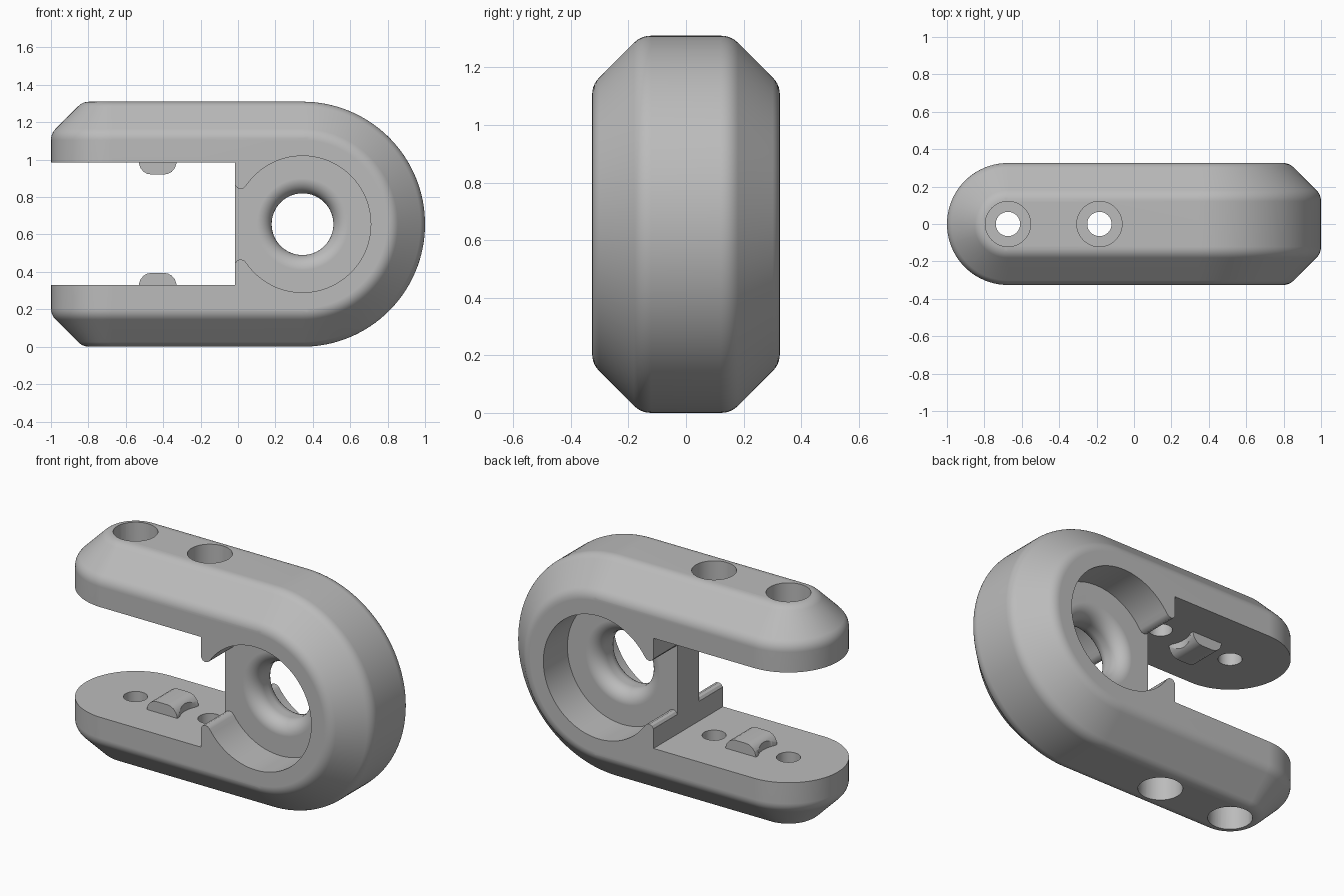
import bpy, bmesh
from math import sin, cos, pi, radians, sqrt
from mathutils import Vector

if "Cube" in bpy.data.objects:
    bpy.data.objects.remove(bpy.data.objects["Cube"], do_unlink=True)

grey = bpy.data.materials.new("plain grey")
grey.use_nodes = True
colour = (0.5, 0.5, 0.5, 1)
grey.diffuse_color = colour
grey.node_tree.nodes["Principled BSDF"].inputs["Base Color"].default_value = colour

R, D, CH = 0.655, 0.326, 0.17      # outer radius, half depth, chamfer
HUB, MID = 0.345, 0.655            # centre of the round end
TIP = -1 + D                       # axis of the rounded arm ends
HOLES = (TIP, -0.185)


def make(name, bm):
    bmesh.ops.recalc_face_normals(bm, faces=bm.faces)
    mesh = bpy.data.meshes.new(name)
    bm.to_mesh(mesh)
    bm.free()
    mesh.materials.append(grey)
    ob = bpy.data.objects.new(name, mesh)
    bpy.context.collection.objects.link(ob)
    return ob


def extrude_y(name, points, y0, y1):
    bm = bmesh.new()
    face = bm.faces.new([bm.verts.new((x, y0, z)) for x, z in points])
    out = bmesh.ops.extrude_face_region(bm, geom=[face])["geom"]
    bmesh.ops.translate(bm, vec=(0, y1 - y0, 0),
                        verts=[v for v in out if isinstance(v, bmesh.types.BMVert)])
    return make(name, bm)


def lathe(name, profile, centre, axis, steps=64):
    """Closed turned solid; profile is (radius, distance along axis)."""
    bm = bmesh.new()
    rings = []
    for r, h in profile:
        ring = []
        for i in range(steps):
            a = 2 * pi * i / steps
            p = (r * cos(a), r * sin(a), h) if axis == "z" else (r * cos(a), h, r * sin(a))
            ring.append(bm.verts.new(Vector(centre) + Vector(p)))
        rings.append(ring)
    for a, b in zip(rings, rings[1:]):
        for i in range(steps):
            j = (i + 1) % steps
            bm.faces.new((a[i], a[j], b[j], b[i]))
    bm.faces.new(rings[0])
    bm.faces.new(rings[-1])
    return make(name, bm)


def cut(target, cutter):
    mod = target.modifiers.new("cut", "BOOLEAN")
    mod.operation, mod.solver, mod.object = "DIFFERENCE", "EXACT", cutter
    bpy.ops.object.select_all(action="DESELECT")
    bpy.context.view_layer.objects.active = target
    target.select_set(True)
    bpy.ops.object.modifier_apply(modifier=mod.name)
    bpy.data.objects.remove(cutter, do_unlink=True)


def soften(ob):
    bpy.ops.object.select_all(action="DESELECT")
    bpy.context.view_layer.objects.active = ob
    ob.select_set(True)
    bpy.ops.object.shade_smooth_by_angle(angle=radians(32))
    mod = ob.modifiers.new("even normals", "WEIGHTED_NORMAL")
    mod.keep_sharp = True


# Rounded chamfer as (half width, inset from the outer edge)
def round_corner(before, corner, after, size=0.035, steps=5):
    c = Vector(corner)
    p = c + (Vector(before) - c).normalized() * size
    q = c + (Vector(after) - c).normalized() * size
    ts = [i / steps for i in range(steps + 1)]
    return [p * (1 - t) ** 2 + c * 2 * t * (1 - t) + q * t * t for t in ts]


low, high = (D, CH), (D - CH, 0)
chamfer = round_corner((D, 1), low, high) + round_corner(low, high, (0, 0))

# Fork body: convex shell of the swept and turned chamfer
bm = bmesh.new()
for w, inset in chamfer:
    for i in range(65):
        a = -pi / 2 + pi * i / 64
        for side in (-1, 1):
            bm.verts.new((HUB + (R - inset) * cos(a), side * w, MID + (R - inset) * sin(a)))
    for i in range(41):
        a = pi / 2 + pi * i / 40
        for side in (-1, 1):
            bm.verts.new((TIP + w * cos(a), w * sin(a), MID + side * (R - inset)))
hull = bmesh.ops.convex_hull(bm, input=bm.verts)
inner = {g for g in hull["geom_interior"] if isinstance(g, bmesh.types.BMVert)}
bmesh.ops.delete(bm, geom=list(inner), context="VERTS")
bmesh.ops.dissolve_limit(bm, angle_limit=radians(0.2), verts=bm.verts, edges=bm.edges)
body = make("fork_body", bm)

# Slot between the arms
cut(body, extrude_y("slot", [(-2, 0.33), (-0.015, 0.33), (-0.015, 0.985), (-2, 0.985)], -1, 1))

# Wheel pockets with rounded lips opening into the slot
lip = [(0.03, 0.192), (0.012, 0.188), (-0.004, 0.194), (-0.014, 0.208), (-0.08, 0.208)]
arc = [radians(-146 + 292 * i / 72) for i in range(73)]
pocket = [(HUB + 0.365 * cos(a), MID + 0.365 * sin(a)) for a in arc]
pocket += [(x, MID + z) for x, z in lip] + [(x, MID - z) for x, z in reversed(lip)]
for side in (-1, 1):
    cut(body, extrude_y("pocket", pocket, side * 0.1, side * 0.6))

# Axle hole with rounded rims
rim = [(0.245 - 0.08 * cos(t), 0.02 + 0.08 * sin(t)) for t in [pi / 2 * i / 8 for i in range(9)]]
rim.append((0.245, 0.2))
cut(body, lathe("axle_hole", [(r, -y) for r, y in reversed(rim)] + rim, (HUB, 0, MID), "y"))

# Counterbored screw holes in both arms
for x in HOLES:
    for side in (-1, 1):
        steps = [(0.065, 0.2), (0.065, 0.455), (0.121, 0.455), (0.121, 0.8)]
        cut(body, lathe("screw_hole", [(r, side * h) for r, h in steps], (x, 0, MID), "z", 48))
soften(body)

# Grip nubs, hollowed on the sides facing the screws
half = [(0.1, -0.01), (0.1, 0.005), (0.092, 0.03), (0.075, 0.05), (0.055, 0.061), (0.035, 0.064)]
middle = sum(HOLES) / 2
for name, base, up in (("lower_grip", 0.33, 1), ("upper_grip", 0.985, -1)):
    outline = half + [(-x, z) for x, z in reversed(half)]
    nub = extrude_y(name, [(middle + x, base + up * z) for x, z in outline], -0.1, 0.1)
    for x in HOLES:
        cut(nub, lathe("hollow", [(0.165, -0.2), (0.165, 0.2)], (x, 0, base), "z", 48))
    soften(nub)
